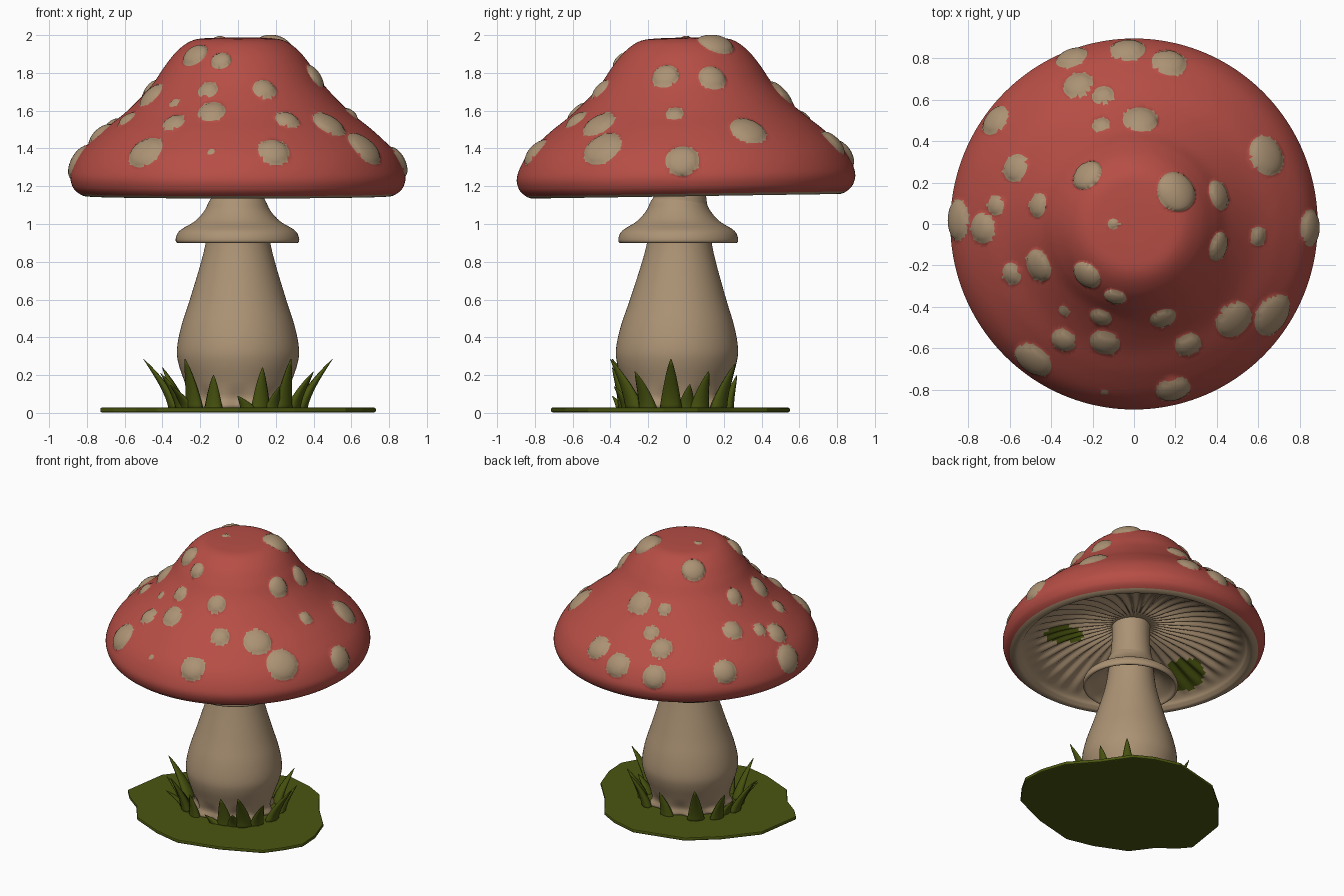
import bpy, bmesh, math
from mathutils import Vector

if "Cube" in bpy.data.objects:
    bpy.data.objects.remove(bpy.data.objects["Cube"])


def material(name, rgb):
    m = bpy.data.materials.new(name)
    m.diffuse_color = (*rgb, 1)
    m.use_nodes = True
    m.node_tree.nodes["Principled BSDF"].inputs["Base Color"].default_value = m.diffuse_color
    return m


RED = material("cap red", (0.47, 0.076, 0.060))
BEIGE = material("pale beige", (0.41, 0.29, 0.175))
GREEN = material("grass green", (0.068, 0.092, 0.005))


def finish(bm, name, mats):
    bmesh.ops.recalc_face_normals(bm, faces=bm.faces)
    me = bpy.data.meshes.new(name)
    bm.to_mesh(me)
    bm.free()
    for m in mats:
        me.materials.append(m)
    for p in me.polygons:
        p.use_smooth = True
    ob = bpy.data.objects.new(name, me)
    bpy.context.collection.objects.link(ob)
    return ob


def smooth_profile(pts, steps):
    """Catmull-Rom through (r, z) points."""
    p = [Vector(q) for q in pts]
    p = [p[0]] + p + [p[-1]]
    out = []
    for i in range(1, len(p) - 2):
        a, b, c, d = p[i - 1:i + 3]
        for k in range(steps):
            t = k / steps
            out.append(0.5 * (2 * b + (c - a) * t + (2 * a - 5 * b + 4 * c - d) * t * t
                              + (3 * b - a - 3 * c + d) * t ** 3))
    return out + [p[-1]]


def lathe(profile, segs, place):
    """Revolve a profile; place(r, z, angle) gives the vertex position."""
    bm = bmesh.new()
    rings = [[bm.verts.new(place(max(r, 0.0005), z, 2 * math.pi * s / segs)) for s in range(segs)]
             for r, z in profile]
    for a, b in zip(rings, rings[1:]):
        for s in range(segs):
            n = (s + 1) % segs
            bm.faces.new((a[s], a[n], b[n], b[s]))
    bm.faces.new(rings[0])
    return bm, rings


# Cap: domed top, rolled rim, hollow gilled underside
outer = [(0, 1.987), (.14, 1.985), (.24, 1.972), (.32, 1.918), (.39, 1.832), (.46, 1.73),
         (.585, 1.6), (.72, 1.49), (.83, 1.38), (.884, 1.27), (.877, 1.2), (.84, 1.16)]
under = [(.8, 1.147), (.77, 1.165), (.72, 1.21), (.5, 1.3), (.3, 1.345), (.1, 1.37)]
STEPS = 8
cap_profile = smooth_profile(outer + under, STEPS)
n_outer = (len(outer) - 1) * STEPS


def place_cap(r, z, a):
    x, y = r * math.cos(a), r * math.sin(a)
    if 1.17 < z < 1.4 and r < .74:   # gill ridges
        fade = max(0, min(1, (.74 - r) / .12, (r - .13) / .1))
        z += .012 * fade * math.sin(40 * a + 4 * r)
    return (x, y * 1.01, z + .015 * y)


bm, rings = lathe(cap_profile, 320, place_cap)
bmesh.ops.recalc_face_normals(bm, faces=bm.faces)
bm.normal_update()

# Raised spots: x, y, radius
spots = [(.21, .16, .1), (-.23, .24, .08), (-.1, 0, .027), (-.46, .09, .06), (-.46, -.2, .08),
         (-.23, -.25, .075), (-.09, -.35, .055), (-.16, -.45, .055), (-.34, -.42, .03),
         (-.34, -.56, .063), (-.14, -.57, .075), (.14, -.45, .065), (.26, -.58, .065),
         (.19, -.8, .085), (.48, -.46, .095), (.67, -.44, .11), (.41, -.11, .073), (.41, .14, .075),
         (.6, -.06, .048), (.64, .33, .1), (.03, .5, .085), (-.16, .48, .045), (-.15, .62, .055),
         (-.27, .67, .075), (-.3, .8, .08), (-.03, .84, .085), (.17, .78, .085), (-.67, .5, .08),
         (-.57, .27, .07), (-.67, .09, .05), (-.73, -.02, .075), (-.86, .02, .1),
         (-.59, -.24, .055), (-.49, -.66, .1), (-.14, -.81, .02), (.855, -.02, .09)]
dome = [q for q in cap_profile[:n_outer] if q[1] > 1.27]
centres = []
for x, y, r in spots:
    d = math.hypot(x, y)
    z = min(dome, key=lambda q: abs(q[0] - d))[1]
    centres.append((Vector((x, y, z + .015 * y)), r))


def in_patch(c):   # mossy patches under the cap
    return ((c.x + .57) / .12) ** 2 + ((c.y + .15) / .16) ** 2 < 1 or \
           ((c.x - .36) / .16) ** 2 + ((c.y + .31) / .09) ** 2 < 1


# Pull vertices near a spot's edge onto its circle so that the outline is clean
outer_verts = [v for ring in rings[:n_outer + 1] for v in ring]
outer_set = set(outer_verts)
for v in outer_verts:
    for s, r in centres:
        d = (v.co - s).length
        if abs(d - r) < .0085 and d > .01:
            v.co = s + (v.co - s) * (r / d)
            break
for f in bm.faces:
    c = f.calc_center_median()
    if all(v in outer_set for v in f.verts):
        f.material_index = 1 if any((c - s).length < r for s, r in centres) else 0
    else:
        f.material_index = 2 if in_patch(c) else 1
moves = []
for v in outer_verts:
    for s, r in centres:
        q = (v.co - s).length_squared / (r * r)
        if q < 1:
            moves.append((v, v.normal * min(.026, .36 * r) * (1 - q) ** .65))
            break
for v, m in moves:
    v.co += m
finish(bm, "cap", [RED, BEIGE, GREEN])

# Stem with a bulbous foot, leaning slightly to the back
stem_profile = smooth_profile([(0, .015), (.25, .02), (.255, .08), (.285, .17), (.315, .26), (.323, .34),
                               (.3, .46), (.255, .6), (.195, .8), (.168, .92), (.145, 1.1),
                               (.13, 1.25), (.13, 1.38)], 4)


def place_stem(r, z, a):
    if z < .15:
        r *= 1 + .09 * (1 - z / .15) * math.sin(9 * a)
    return (r * math.cos(a), r * math.sin(a) - .055 + .022 * min(1, z), z)


bm, _ = lathe(stem_profile, 64, place_stem)
finish(bm, "stem", [BEIGE])

# Skirt: thin flared collar, hollow below
skirt_profile = smooth_profile([(.12, 1.16), (.15, 1.12), (.175, 1.07), (.225, 1.015), (.295, .973),
                                (.32, .945), (.327, .91), (.31, .9), (.285, .93), (.22, .975),
                                (.165, 1.02), (.12, 1.03)], 4)
bm, _ = lathe(skirt_profile, 64,
              lambda r, z, a: (r * math.cos(a) - .003, .97 * r * math.sin(a) - .041, z))
bm.faces.ensure_lookup_table()
bmesh.ops.delete(bm, geom=[bm.faces[-1]], context='FACES_ONLY')
finish(bm, "skirt", [BEIGE])

# Ground patch with an irregular outline
outline = [(.73, -.28), (.72, -.12), (.66, .06), (.5, .24), (.37, .43), (.24, .5), (.05, .55),
           (-.31, .46), (-.5, .3), (-.68, .08), (-.73, -.25), (-.66, -.33), (-.54, -.42),
           (-.43, -.57), (-.2, -.67), (0, -.715), (.3, -.64), (.57, -.52), (.66, -.4)]
bm = bmesh.new()
base = bm.faces.new([bm.verts.new((x, y, 0.003)) for x, y in outline])
top = bmesh.ops.extrude_face_region(bm, geom=[base])
bmesh.ops.translate(bm, vec=(0, 0, .025),
                    verts=[g for g in top['geom'] if isinstance(g, bmesh.types.BMVert)])
ground = finish(bm, "ground_patch", [GREEN])
bev = ground.modifiers.new("soft edge", 'BEVEL')
bev.width, bev.segments = .008, 2
for p in ground.data.polygons:
    p.use_smooth = False

# Grass blades: base x, y, tip x, y, height
blades = [(-.33, -.1, -.5, -.1, .285), (.33, -.08, .5, -.08, .285), (-.29, -.2, -.41, -.25, .21),
          (.29, -.2, .4, -.27, .22), (-.23, -.27, -.28, -.39, .285), (.24, -.27, .28, -.4, .285),
          (-.13, -.32, -.13, -.38, .2), (.12, -.32, .13, -.39, .24), (.06, -.34, 0, -.39, .09),
          (-.2, .17, -.26, .27, .285), (.2, .17, .28, .26, .26), (0, .22, .03, .27, .2),
          (-.3, .07, -.4, .12, .24), (.3, .07, .4, .12, .22), (-.3, -.02, -.39, .0, .15),
          (.3, 0, .38, .02, .15), (-.26, -.24, -.36, -.33, .15), (.18, -.3, .22, -.38, .14)]
bm = bmesh.new()
for bx, by, tx, ty, h in blades:
    out = Vector((bx, by + .05, 0)).normalized()
    side = Vector((-out.y, out.x, 0))
    w = .045 + .06 * h
    prev = None
    for k in range(9):
        t = k / 8
        lean = t ** 1.4
        c = Vector((bx + (tx - bx) * lean, by + (ty - by) * lean, .01 + (h - .01) * t))
        s = w * max(.04, (1 - t) ** .7)
        ring = [bm.verts.new(c + side * s * math.cos(a) + out * s * .6 * math.sin(a))
                for a in (2 * math.pi * j / 8 for j in range(8))]
        if prev:
            for j in range(8):
                bm.faces.new((prev[j], prev[(j + 1) % 8], ring[(j + 1) % 8], ring[j]))
        else:
            bm.faces.new(ring)
        prev = ring
    bm.faces.new(prev)
finish(bm, "grass_blades", [GREEN])
